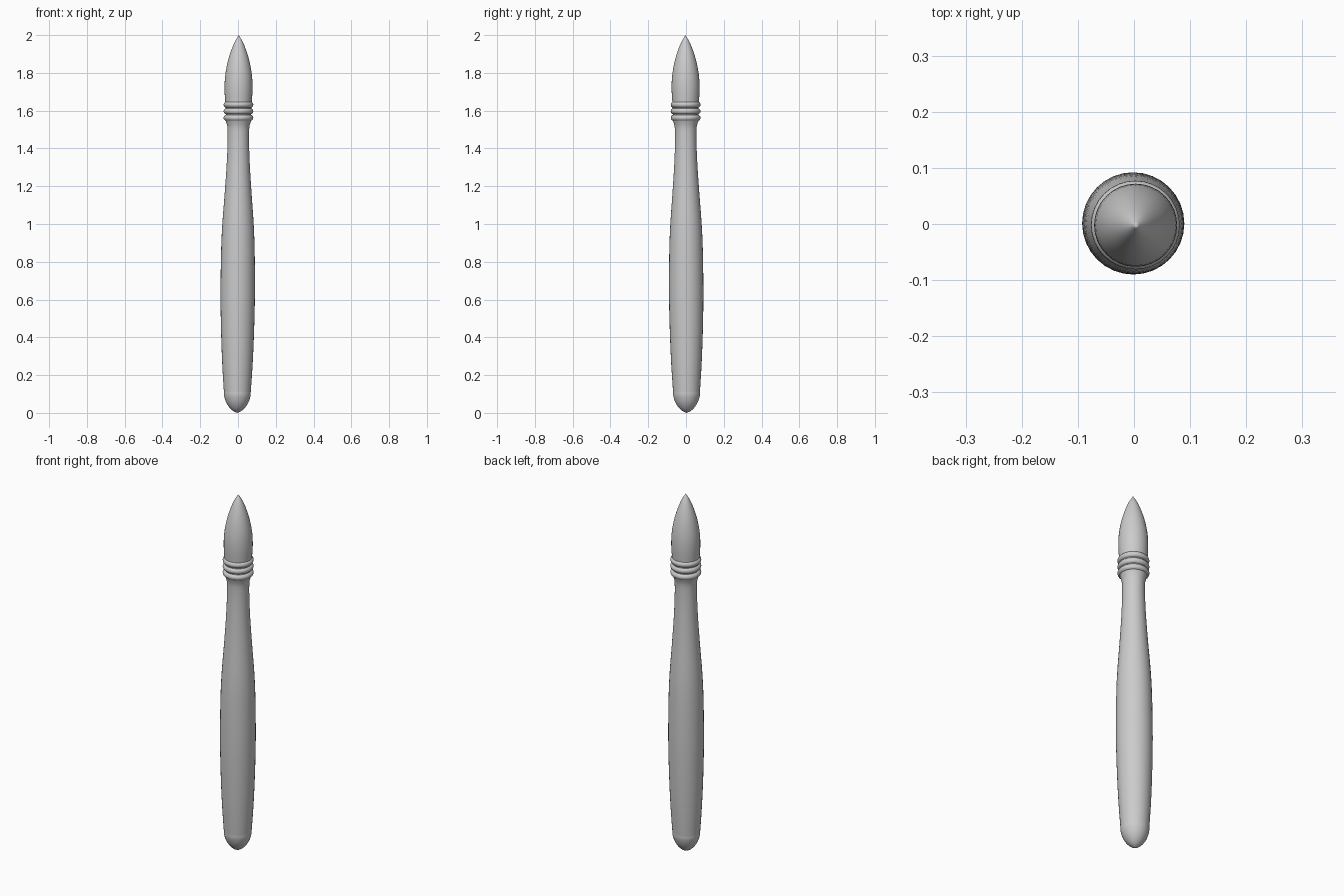
import bpy, bmesh, math

if "Cube" in bpy.data.objects:
    bpy.data.objects.remove(bpy.data.objects["Cube"])

SEGMENTS = 32
grey = bpy.data.materials.new("plain_grey")
grey.diffuse_color = (0.6, 0.6, 0.6, 1.0)
grey.use_nodes = True
grey.node_tree.nodes["Principled BSDF"].inputs["Base Color"].default_value = grey.diffuse_color


def axis(z):
    """Centre of the slightly leaning brush at height z."""
    return 0.004 * (z - 1), -0.003 * (z - 1)


def smooth_profile(points, steps=3):
    """Catmull-Rom curve through (radius, height) points."""
    pts = [points[0]] + points + [points[-1]]
    out = []
    for a, b, c, d in zip(pts, pts[1:], pts[2:], pts[3:]):
        for i in range(steps):
            t = i / steps
            out.append(tuple(0.5 * (2 * q + (r - p) * t + (2 * p - 5 * q + 4 * r - s) * t * t
                                    + (3 * q - p - 3 * r + s) * t ** 3)
                             for p, q, r, s in zip(a, b, c, d)))
    return out + [points[-1]]


def lathe(name, profile, closed=False):
    """Turn a (radius, height) profile about the leaning axis."""
    bm = bmesh.new()
    rows = []
    for r, z in profile:
        cx, cy = axis(z)
        if r < 1e-5:
            rows.append([bm.verts.new((cx, cy, z))] * SEGMENTS)
        else:
            rows.append([bm.verts.new((cx + r * math.cos(a), cy + r * math.sin(a), z))
                         for a in (2 * math.pi * i / SEGMENTS for i in range(SEGMENTS))])
    pairs = list(zip(rows, rows[1:]))
    if closed:
        pairs.append((rows[-1], rows[0]))
    for low, high in pairs:
        for i in range(SEGMENTS):
            j = (i + 1) % SEGMENTS
            corners = list(dict.fromkeys((low[i], low[j], high[j], high[i])))
            bm.faces.new(corners)
    bmesh.ops.recalc_face_normals(bm, faces=bm.faces)
    mesh = bpy.data.meshes.new(name)
    bm.to_mesh(mesh)
    bm.free()
    obj = bpy.data.objects.new(name, mesh)
    bpy.context.collection.objects.link(obj)
    mesh.materials.append(grey)
    bpy.ops.object.select_all(action='DESELECT')
    obj.select_set(True)
    bpy.context.view_layer.objects.active = obj
    bpy.ops.object.shade_smooth_by_angle(angle=math.radians(35))
    return obj


# Long swelling handle, flared under the collar
lathe("handle", smooth_profile([
    (0.071, 0.11), (0.080, 0.25), (0.087, 0.42), (0.091, 0.62), (0.089, 0.85),
    (0.083, 1.0), (0.072, 1.15), (0.062, 1.3), (0.057, 1.42), (0.057, 1.5),
    (0.062, 1.53), (0.069, 1.55)]) + [(0.0, 1.555)])

# Rounded end cap with a small point
lathe("end_cap", smooth_profile([
    (0.0, 0.0), (0.022, 0.010), (0.043, 0.030), (0.060, 0.058),
    (0.070, 0.090), (0.071, 0.11)]))

# Three stacked collar rings
for n, z in enumerate((1.562, 1.597, 1.632)):
    lathe(f"collar_ring_{n + 1}",
          [(0.0625 + 0.0165 * math.cos(a), z + 0.0165 * math.sin(a))
           for a in (2 * math.pi * k / 12 for k in range(12))], closed=True)

# Pointed bristle head
lathe("bristles", [(0.0, 1.555)] + smooth_profile([
    (0.066, 1.56), (0.070, 1.64), (0.074, 1.71), (0.0715, 1.78),
    (0.060, 1.85), (0.043, 1.91), (0.022, 1.963), (0.0, 2.0)]))
